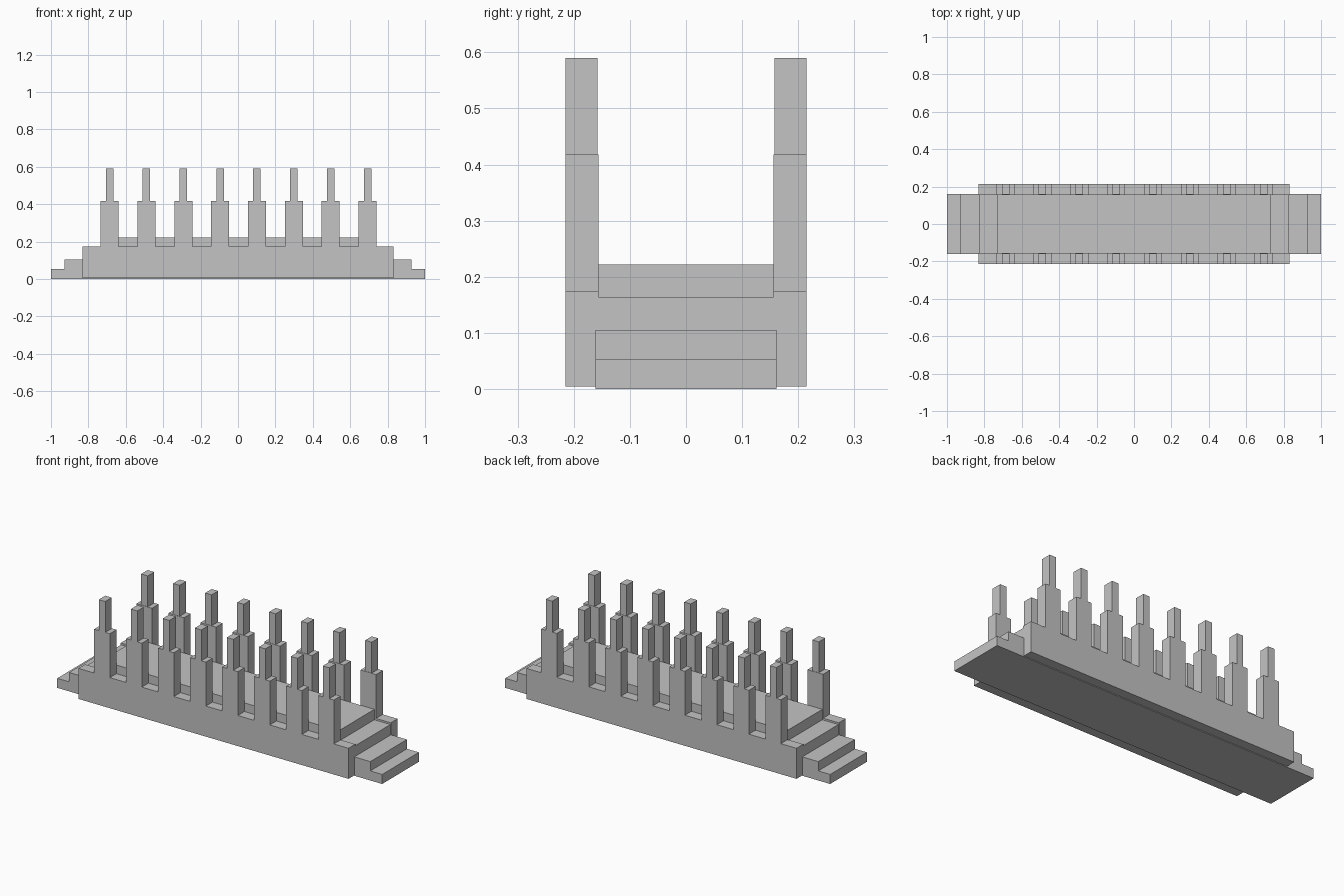
import bpy
import bmesh

cube = bpy.data.objects.get("Cube")
if cube:
    bpy.data.objects.remove(cube, do_unlink=True)

stone = bpy.data.materials.new("grey_stone")
stone.use_nodes = True
GREY = (0.55, 0.55, 0.55, 1.0)
stone.diffuse_color = GREY
stone.node_tree.nodes["Principled BSDF"].inputs["Base Color"].default_value = GREY


def extrude_profile(name, outline, y0, y1):
    """Extrude an x-z outline from y0 to y1."""
    bm = bmesh.new()
    face = bm.faces.new([bm.verts.new((x, y0, z)) for x, z in outline])
    new = bmesh.ops.extrude_face_region(bm, geom=[face])["geom"]
    verts = [v for v in new if isinstance(v, bmesh.types.BMVert)]
    bmesh.ops.translate(bm, verts=verts, vec=(0, y1 - y0, 0))
    bmesh.ops.recalc_face_normals(bm, faces=bm.faces)
    mesh = bpy.data.meshes.new(name)
    bm.to_mesh(mesh)
    bm.free()
    mesh.materials.append(stone)
    obj = bpy.data.objects.new(name, mesh)
    bpy.context.collection.objects.link(obj)
    return obj


def rectangle(x0, x1, z0, z1):
    return [(x0, z0), (x1, z0), (x1, z1), (x0, z1)]


# Stepped base with stairs at both ends
steps = [(1.0, 0.053), (0.927, 0.105), (0.829, 0.164)]
right = [(1.0, 0.0)]
for i, (x, z) in enumerate(steps):
    right.append((x, z))
    if i + 1 < len(steps):
        right.append((steps[i + 1][0], z))
left = [(-x, z) for x, z in reversed(right)]
extrude_profile("stair_base", right + left, -0.161, 0.161)

# Raised walkway
extrude_profile("walkway", rectangle(-0.73, 0.73, 0.16, 0.222), -0.157, 0.157)

# Side walls with posts rising from them, and a slim pinnacle on each post
WALL_X, WALL_BOTTOM, WALL_TOP = 0.831, 0.004, 0.174
POST_TOP, POST_HALF = 0.418, 0.048
PIN_TOP, PIN_HALF = 0.59, 0.02
centres = [0.003 + 0.197 * (i - 3.5) for i in range(8)]

wall = [(WALL_X, WALL_BOTTOM), (WALL_X, WALL_TOP)]
for c in reversed(centres):
    a, b = c + POST_HALF, c - POST_HALF
    wall += [(a, WALL_TOP), (a, POST_TOP), (b, POST_TOP), (b, WALL_TOP)]
wall += [(-WALL_X, WALL_TOP), (-WALL_X, WALL_BOTTOM)]

for side, s in (("front", -1), ("back", 1)):
    extrude_profile(side + "_wall", wall, s * 0.156, s * 0.215)
    for i, c in enumerate(centres):
        extrude_profile(f"{side}_pinnacle_{i + 1}",
                        rectangle(c - PIN_HALF, c + PIN_HALF, POST_TOP - 0.002, PIN_TOP),
                        s * 0.158, s * 0.215)
